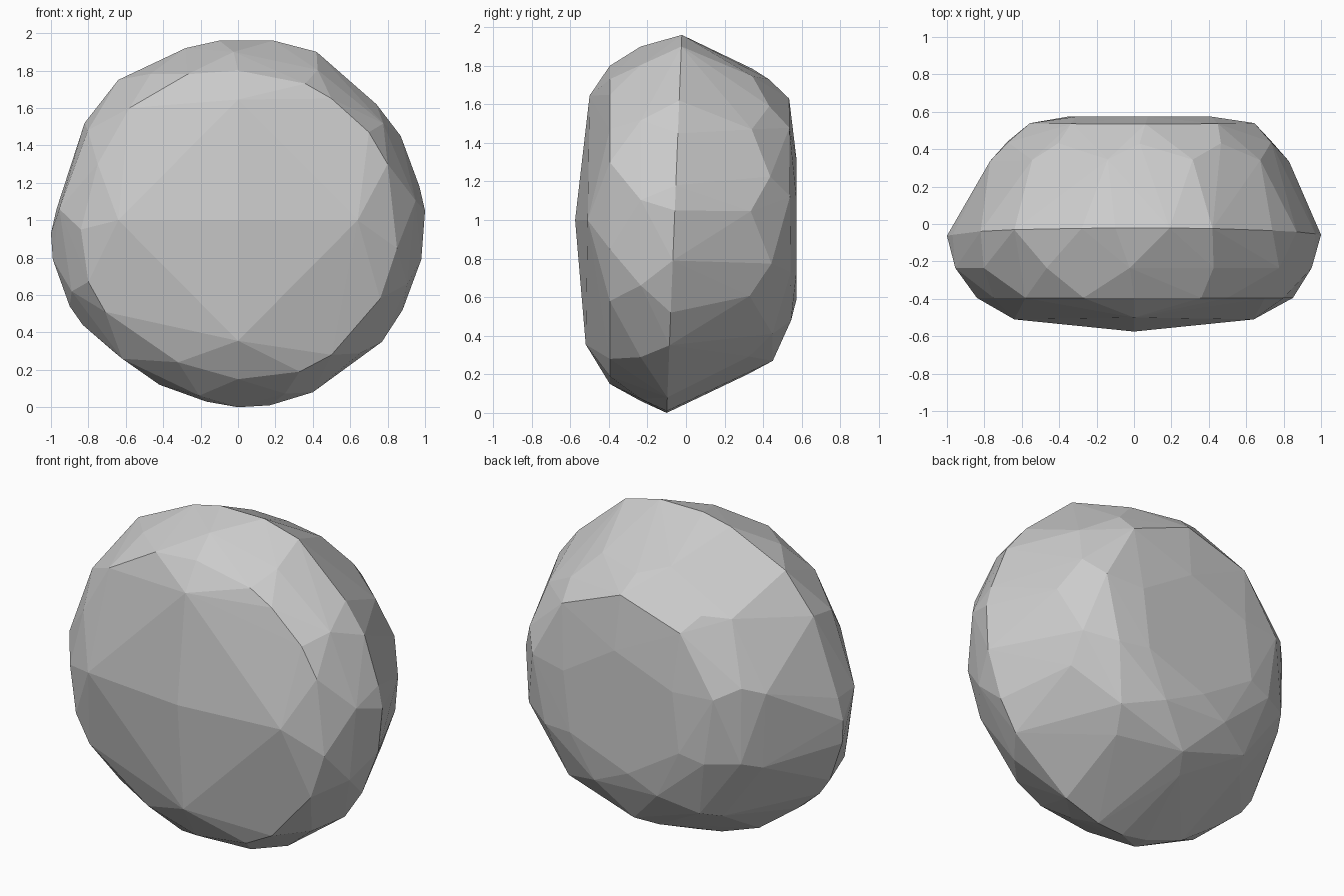
import bpy, bmesh, math

if "Cube" in bpy.data.objects:
    bpy.data.objects.remove(bpy.data.objects["Cube"])

# Outline of the widest section, seen from the front (x, z)
outline = [(-1, .93), (-.99, .79), (-.9, .54), (-.83, .44), (-.68, .31), (-.42, .12),
           (-.17, .03), (0, 0), (.17, .01), (.4, .08), (.77, .35), (.88, .52),
           (.98, .79), (1, 1.05), (.97, 1.18), (.87, 1.45), (.74, 1.62), (.42, 1.9),
           (.19, 1.96), (-.1, 1.96), (-.28, 1.92), (-.64, 1.75), (-.82, 1.52), (-.97, 1.06)]

# Rim of the front face at y = -0.4 (x, z)
front_rim = [(-.84, .95), (-.8, .67), (-.71, .51), (-.32, .24), (0, .15), (.33, .19),
             (.5, .28), (.76, .58), (.85, .85), (.8, 1.3), (.7, 1.47), (.5, 1.65),
             (.36, 1.73), (0, 1.8), (-.27, 1.78), (-.58, 1.6), (-.75, 1.3)]

points = [(x, -.1 + .04 * z, z) for x, z in outline]
points += [(x, -.395, z) for x, z in front_rim]


def ring(y, rx, rz, cx, cz, sides, turn, tilt=0):
    """Add a loop of points facing along y."""
    for i in range(sides):
        a = math.tau * (i + turn) / sides
        points.append((cx + rx * math.cos(a), y + tilt * math.sin(a), cz + rz * math.sin(a)))


# Front bevel, and the shallow four-sided point of the front face
ring(-.235, .96, .93, 0, .97, 13, .3)
ring(-.51, .64, .645, 0, 1.0, 4, 0, .01)
points.append((0, -.575, 1.0))

# Tapered back, ending in a nearly flat face
ring(.335, .81, .80, .02, 1.0, 11, .1, .01)
ring(.44, .74, .73, .03, 1.0, 10, .5, -.01)
ring(.54, .61, .59, .04, 1.04, 9, .2, -.005)
ring(.574, .42, .36, .03, .95, 6, .4)

mesh = bpy.data.meshes.new("rock")
rock = bpy.data.objects.new("rock", mesh)
bpy.context.collection.objects.link(rock)
bm = bmesh.new()
for p in points:
    bm.verts.new(p)
hull = bmesh.ops.convex_hull(bm, input=bm.verts)
unused = {v for v in hull["geom_interior"] + hull["geom_unused"] if isinstance(v, bmesh.types.BMVert)}
bmesh.ops.delete(bm, geom=list(unused), context='VERTS')
bmesh.ops.recalc_face_normals(bm, faces=bm.faces)
bm.to_mesh(mesh)
bm.free()
